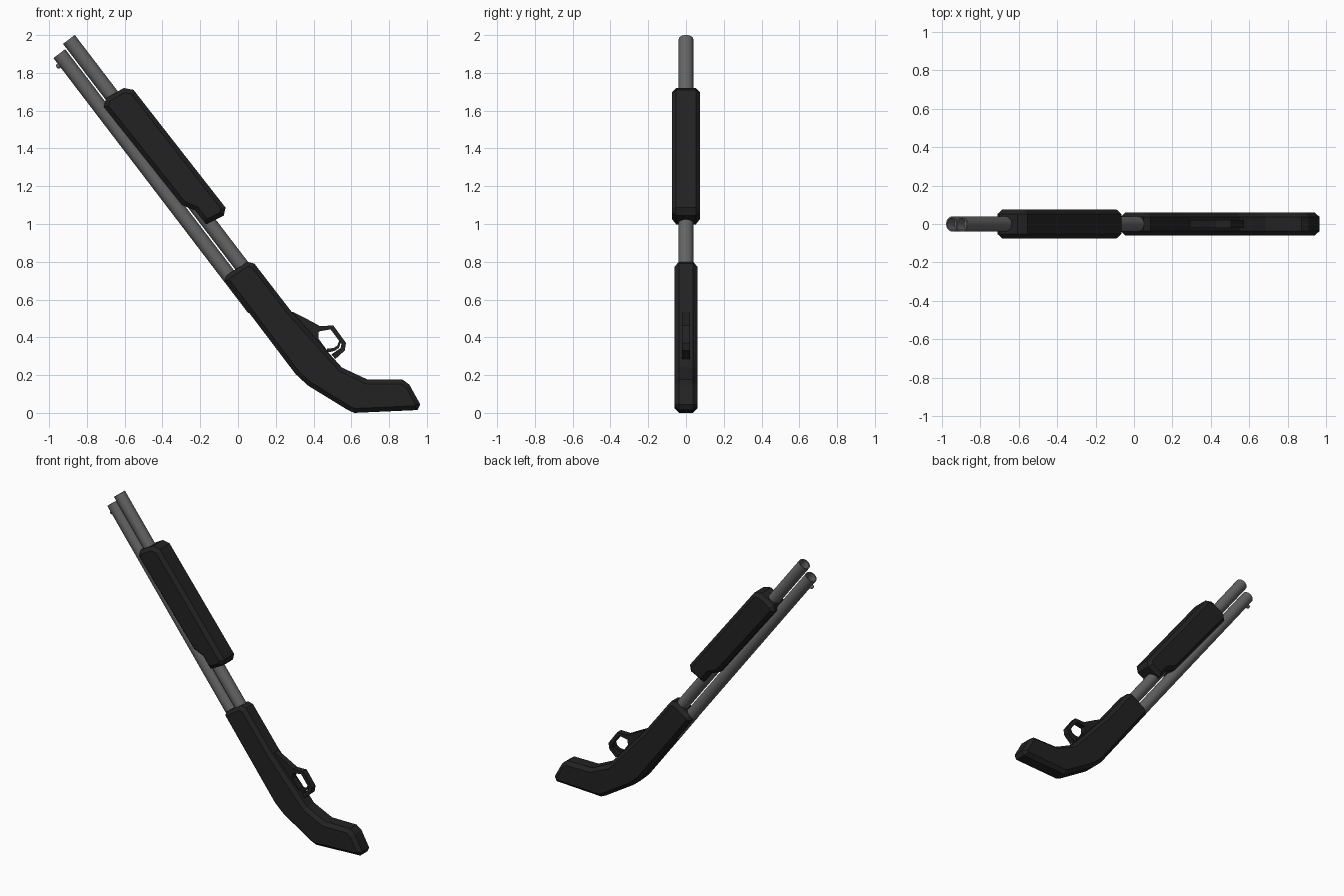
import bpy, bmesh, math
from mathutils import Vector, Matrix

cube = bpy.data.objects.get("Cube")
if cube:
    bpy.data.objects.remove(cube, do_unlink=True)


def material(name, value):
    mat = bpy.data.materials.new(name)
    mat.use_nodes = True
    col = (value, value, value, 1)
    mat.diffuse_color = col
    mat.node_tree.nodes["Principled BSDF"].inputs["Base Color"].default_value = col
    return mat


BLACK = material("black polymer", 0.016)
STEEL = material("grey steel", 0.13)

# Muzzle of the lower tube, the direction along the tubes, and the direction across them
MUZZLE = Vector((-0.946, 0, 1.902))
ALONG = Vector((0.607, 0, -0.795)).normalized()
ACROSS = Vector((-ALONG.z, 0, ALONG.x))


def finish(name, bm, mat, smooth=False):
    bmesh.ops.recalc_face_normals(bm, faces=bm.faces)
    mesh = bpy.data.meshes.new(name)
    bm.to_mesh(mesh)
    bm.free()
    mesh.materials.append(mat)
    obj = bpy.data.objects.new(name, mesh)
    bpy.context.collection.objects.link(obj)
    if smooth:
        bpy.ops.object.select_all(action='DESELECT')
        obj.select_set(True)
        bpy.context.view_layer.objects.active = obj
        bpy.ops.object.shade_smooth_by_angle(angle=math.radians(40))
    return obj


def prism(name, outline, half, chamfer=0.0, mat=BLACK):
    """Side profile extruded across y, with both caps chamfered."""
    bm = bmesh.new()
    depth = half - chamfer
    loops = [[bm.verts.new((x, y, z)) for x, z in outline] for y in (-depth, depth)]
    caps = [bm.faces.new(loop) for loop in loops]
    n = len(outline)
    for i in range(n):
        j = (i + 1) % n
        bm.faces.new((loops[0][i], loops[0][j], loops[1][j], loops[1][i]))
    bmesh.ops.recalc_face_normals(bm, faces=bm.faces)
    if chamfer:
        bmesh.ops.inset_individual(bm, faces=caps, thickness=chamfer,
                                   depth=chamfer, use_even_offset=True)
    return finish(name, bm, mat)


def tube(name, start, length, radius, bore):
    """Cylinder along the gun with a recessed bore in its muzzle end."""
    bm = bmesh.new()
    turn = ALONG.to_track_quat('Z', 'Y').to_matrix().to_4x4()
    bmesh.ops.create_cone(bm, cap_ends=True, segments=24, radius1=radius,
                          radius2=radius, depth=length,
                          matrix=Matrix.Translation(start + ALONG * length / 2) @ turn)
    end = min(bm.faces, key=lambda f: (f.calc_center_median() - start).length)
    bmesh.ops.inset_individual(bm, faces=[end], thickness=radius - bore)
    wall = bmesh.ops.extrude_face_region(bm, geom=[end])["geom"]
    bmesh.ops.delete(bm, geom=[end], context='FACES_ONLY')
    bmesh.ops.translate(bm, vec=ALONG * 0.06,
                        verts=[v for v in wall if isinstance(v, bmesh.types.BMVert)])
    return finish(name, bm, STEEL, smooth=True)


# Twin tubes
tube("barrel", MUZZLE, 1.7, 0.039, 0.031)
tube("magazine_tube", MUZZLE + ACROSS * 0.086 - ALONG * 0.029, 1.7, 0.039, 0.031)

# Bead sight on the outer side of the barrel
bm = bmesh.new()
bmesh.ops.create_uvsphere(bm, u_segments=12, v_segments=8, radius=0.014,
                          matrix=Matrix.Translation(MUZZLE + ALONG * 0.05 - ACROSS * 0.042))
finish("bead_sight", bm, STEEL, smooth=True)

# Sliding grip
prism("pump_grip", [
    (-0.71, 1.62), (-0.70, 1.665), (-0.605, 1.72), (-0.553, 1.71), (-0.066, 1.087),
    (-0.075, 1.045), (-0.17, 0.998), (-0.195, 1.03), (-0.225, 1.07), (-0.295, 1.1)],
    0.075, 0.023)

# Receiver and pistol stock in one piece
prism("receiver_and_stock", [
    (-0.07, 0.70), (-0.06, 0.73), (0.05, 0.80), (0.087, 0.79), (0.28, 0.54),
    (0.55, 0.24), (0.685, 0.177), (0.87, 0.177), (0.907, 0.15), (0.965, 0.045),
    (0.95, 0.015), (0.615, 0.0), (0.58, 0.016), (0.37, 0.145), (0.305, 0.205)],
    0.06, 0.023)

# Trigger housing, guard bow and trigger
prism("trigger_housing", [
    (0.27, 0.53), (0.29, 0.535), (0.35, 0.505), (0.43, 0.462), (0.425, 0.395),
    (0.49, 0.305), (0.55, 0.235), (0.45, 0.28)], 0.02)
outer = [(0.41, 0.46), (0.505, 0.462), (0.572, 0.37), (0.565, 0.33), (0.515, 0.285)]
inner = [(0.42, 0.43), (0.49, 0.442), (0.548, 0.365), (0.543, 0.343), (0.495, 0.31)]
prism("trigger_guard", outer + inner[::-1], 0.02)
prism("trigger", [
    (0.47, 0.34), (0.505, 0.343), (0.525, 0.355), (0.535, 0.38), (0.545, 0.375),
    (0.535, 0.345), (0.51, 0.328), (0.475, 0.32)], 0.01)
